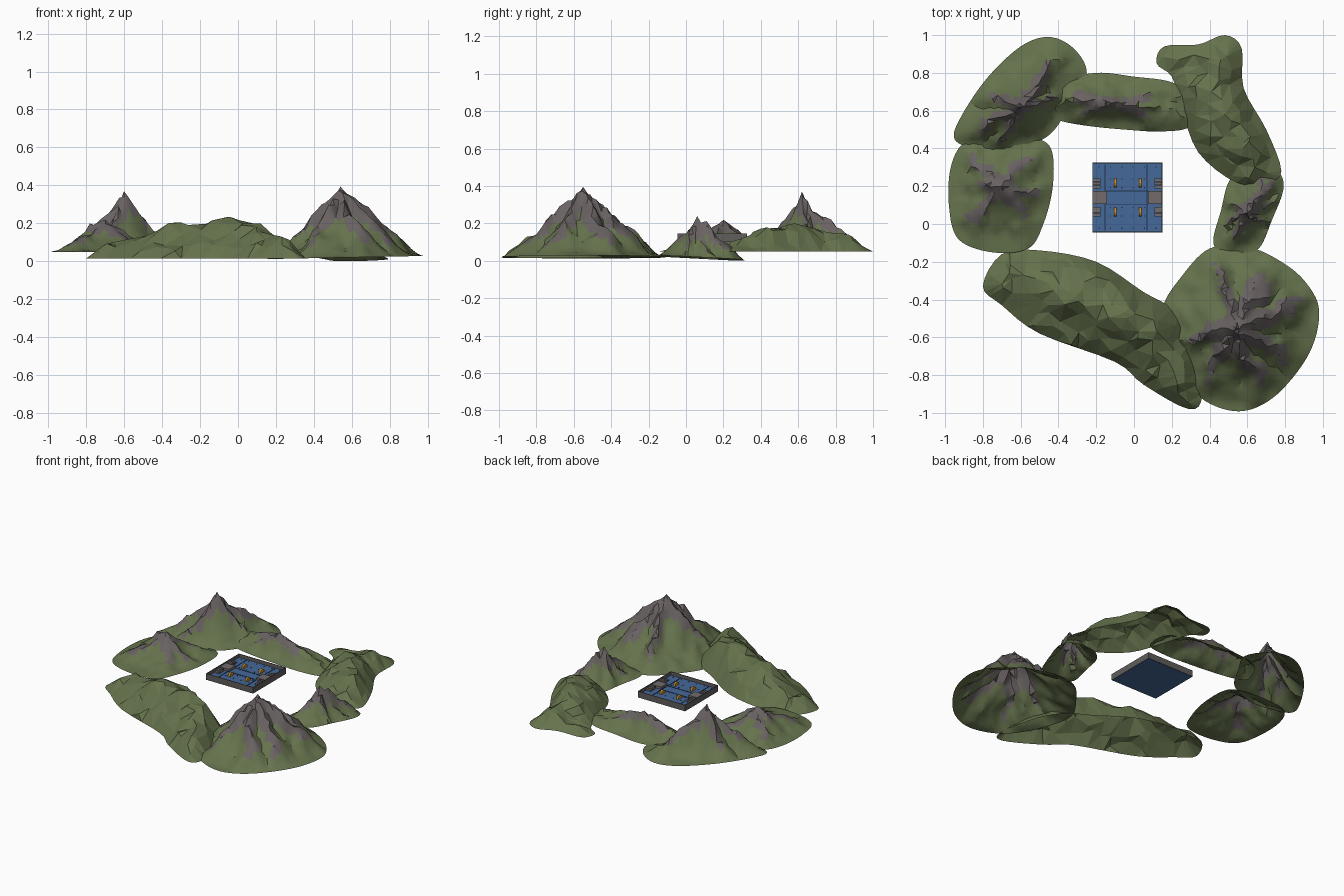
import bpy, bmesh, math, random
from mathutils import Vector, Matrix, noise
from mathutils.geometry import delaunay_2d_cdt, intersect_point_line

random.seed(4)
if "Cube" in bpy.data.objects:
    bpy.data.objects.remove(bpy.data.objects["Cube"])


def material(name, r, g, b):
    m = bpy.data.materials.new(name)
    m.use_nodes = True
    m.diffuse_color = (r, g, b, 1)
    m.node_tree.nodes["Principled BSDF"].inputs["Base Color"].default_value = (r, g, b, 1)
    return m


GRASS = material("grass green", .13, .168, .073)
ROCK = material("rock grey", .14, .12, .122)
BLUE = material("floor blue", .058, .14, .32)
LINE = material("dark seam", .015, .03, .07)
WALL = material("wall grey", .12, .11, .11)
STEP = material("step grey", .17, .15, .145)
AMBER = material("amber", .6, .27, .02)


def finish(name, bm, mats, angle=None):
    me = bpy.data.meshes.new(name)
    bm.to_mesh(me)
    bm.free()
    for m in mats:
        me.materials.append(m)
    ob = bpy.data.objects.new(name, me)
    bpy.context.collection.objects.link(ob)
    if angle:
        bpy.ops.object.select_all(action="DESELECT")
        ob.select_set(True)
        bpy.context.view_layer.objects.active = ob
        bpy.ops.object.shade_smooth_by_angle(angle=math.radians(angle))


def smooth_loop(pts, steps):
    """Closed Catmull-Rom curve through the outline points."""
    out, n = [], len(pts)
    for i in range(n):
        a, b, c, d = (Vector(pts[(i + k) % n]) for k in (-1, 0, 1, 2))
        for s in range(steps):
            t = s / steps
            out.append(.5 * (2 * b + (c - a) * t + (2 * a - 5 * b + 4 * c - d) * t * t
                             + (3 * b - a - 3 * c + d) * t ** 3))
    return out


def nearest_on_crest(p, crest):
    """Distance to the crest line and its height there."""
    best = ((p - crest[0].xy).length, crest[0].z)
    for a, b in zip(crest, crest[1:]):
        f = min(1, max(0, intersect_point_line(p, a.xy, b.xy)[1]))
        q = a.lerp(b, f)
        best = min(best, ((p - q.xy).length, q.z))
    return best


def terrain(name, outline, crest, base, spurs=(), power=1.5, rough=.025,
            cell=.028, rock=None, tilt=(0, 0), angle=None):
    """Open shell: irregular triangles inside an outline, rising to a crest line."""
    steps = 7 if rock else 4
    rim = smooth_loop(outline, steps)
    crest = [Vector(c) for c in crest]
    peak = max(crest, key=lambda c: c.z)
    top = peak.z - base

    def spur(x, y):
        th = math.atan2(y - peak.y, x - peak.x) + .35 * noise.noise(Vector((x * 8, y * 8, 5)))
        gaps = [math.remainder(th - math.radians(s), math.tau) for s in spurs]
        return max((math.exp(-(g / .24) ** 2) for g in gaps), default=0)

    # outline first, then crest points and a jittered grid
    pts = rim + [c.xy for c in crest]
    lo = Vector((min(p.x for p in rim), min(p.y for p in rim)))
    hi = Vector((max(p.x for p in rim), max(p.y for p in rim)))
    for i in range(int((hi.x - lo.x) / cell) + 1):
        for j in range(int((hi.y - lo.y) / cell) + 1):
            p = lo + cell * Vector((i + random.uniform(.1, .9), j + random.uniform(.1, .9)))
            clear_rim = min((p - r).length for r in rim) > cell * .5
            if clear_rim and min((p - c.xy).length for c in crest) > cell * .4:
                pts.append(p)
    edges = [(i, (i + 1) % len(rim)) for i in range(len(rim))]
    flat, _, tris, *_ = delaunay_2d_cdt(pts, edges, [], 1, 1e-5)

    bm = bmesh.new()
    for p in flat:
        x, y = p
        d, cz = nearest_on_crest(p, crest)
        r = min((p - q).length for q in rim)
        t = d / (d + r)
        shape = (1 - t) ** power if rock else 1 - t ** power
        mid = 4 * t * (1 - t)
        bump = noise.noise(Vector((x * 9, y * 9, 3))) + .7 * noise.noise(Vector((x * 22, y * 22, 7)))
        z = (cz - base) * shape + rough * bump * mid
        if spurs:
            z += top * mid * (.2 * spur(x, y) - .06)
        z = base + max(z, .03 * (1 - t))
        bm.verts.new((x, y, z + tilt[0] * (x - peak.x) + tilt[1] * (y - peak.y)))
    bm.verts.ensure_lookup_table()
    for tri in tris:
        bm.faces.new([bm.verts[i] for i in tri])
    bmesh.ops.delete(bm, geom=[v for v in bm.verts if not v.link_faces], context="VERTS")
    bm.normal_update()
    bmesh.ops.reverse_faces(bm, faces=[f for f in bm.faces if f.normal.z < 0])

    # bare rock on high ground, reaching further down along the spurs
    if rock:
        for f in bm.faces:
            c = f.calc_center_median()
            limit = rock - .38 * spur(c.x, c.y) + .16 * noise.noise(Vector((c.x * 22, c.y * 22, 1)))
            f.material_index = int((c.z - base) / top > limit)
    finish(name, bm, [GRASS, ROCK] if rock else [GRASS], angle)


# rocky mountains
terrain("front_mountain",
        [(.15, -.45), (.25, -.28), (.4, -.13), (.6, -.12), (.78, -.2), (.91, -.31), (.98, -.46),
         (.93, -.68), (.76, -.9), (.58, -.99), (.4, -.95), (.27, -.83), (.18, -.64)],
        [(.54, -.55, .395)], .02, spurs=(20, 60, 108, 190, 240, 292, 330), power=1.4,
        rock=.6, tilt=(.02, 0), angle=35)
terrain("back_mountain",
        [(-.95, .45), (-.92, .56), (-.78, .77), (-.6, .94), (-.45, .99), (-.32, .93), (-.25, .8),
         (-.33, .65), (-.42, .5), (-.52, .43), (-.68, .38), (-.85, .4)],
        [(-.6, .62, .37)], .05, spurs=(12, 52, 160, 207, 240), rock=.6, angle=35)
terrain("side_mountain",
        [(-.98, .1), (-.97, .3), (-.9, .43), (-.75, .47), (-.55, .46), (-.44, .4), (-.43, .2),
         (-.48, 0), (-.56, -.13), (-.75, -.15), (-.93, -.08)],
        [(-.78, .21, .2), (-.7, .2, .22)], .05, spurs=(-20, 50, 130, 225, 310), power=1.6,
        rock=.62, angle=35)
terrain("small_mountain",
        [(.42, -.08), (.46, .07), (.5, .22), (.58, .3), (.68, .31), (.77, .27), (.79, .18),
         (.73, .02), (.66, -.13), (.55, -.15), (.45, -.14)],
        [(.6, .06, .24), (.63, .11, .215)], .016, spurs=(25, 60, 150, 205, 245, 320),
        cell=.022, rock=.58, tilt=(.03, -.06), angle=35)
terrain("back_ridge",
        [(-.46, .6), (-.38, .75), (-.2, .8), (0, .78), (.2, .75), (.32, .66), (.3, .52),
         (.15, .49), (-.05, .5), (-.25, .52), (-.4, .55)],
        [(-.36, .66, .14), (-.12, .64, .2), (.08, .62, .145), (.22, .61, .09)], .05,
        spurs=(15, 165, 200, 335), power=1.5, cell=.024, rock=.72, angle=35)

# rolling grassy ridges
terrain("front_ridge",
        [(-.8, -.33), (-.7, -.16), (-.5, -.14), (-.2, -.2), (.05, -.36), (.2, -.45), (.3, -.62),
         (.36, -.9), (.29, -.98), (.05, -.85), (-.1, -.73), (-.5, -.58), (-.7, -.43)],
        [(-.66, -.26, .1), (-.46, -.31, .14), (-.34, -.36, .2), (-.2, -.4, .19), (-.05, -.47, .235),
         (.12, -.57, .2), (.18, -.72, .14), (.23, -.85, .13)],
        .015, power=1.6, rough=.05, cell=.065)
terrain("far_ridge",
        [(.12, .85), (.16, .94), (.34, .95), (.48, 1), (.57, .93), (.58, .72), (.7, .5),
         (.78, .28), (.7, .22), (.54, .22), (.34, .38), (.25, .62), (.2, .78)],
        [(.24, .87, .09), (.46, .87, .14), (.41, .7, .17), (.48, .58, .2), (.58, .43, .17),
         (.64, .3, .12)],
        .05, power=1.6, rough=.05, cell=.06)


def boxes(name, mat, items):
    """One object from boxes given as centre and size."""
    bm = bmesh.new()
    for c, s in items:
        m = Matrix.Translation(c) @ Matrix.Diagonal((*s, 1))
        bmesh.ops.create_cube(bm, size=1, matrix=m)
    finish(name, bm, [mat])


# floating tray platform with low walls
CX, CY, W, FLOOR = -.035, .14, .37, .12
boxes("platform_floor", BLUE, [((CX, CY, .11), (W - .008, W - .008, .02))])
walls = []
for s in (-1, 1):
    walls.append(((CX + s * (W / 2 - .002), CY, .123), (.004, W, .044)))
    walls.append(((CX, CY + s * (W / 2 - .002), .123), (W, .004, .044)))
boxes("platform_walls", WALL, walls)

# floor seams and studs
seams = [((CX + dx, CY, FLOOR), (.005, W - .02, .004)) for dx in (-.118, .105)]
seams += [((CX, CY + s * .035, FLOOR), (.22, .004, .004)) for s in (-1, 1)]
seams += [((CX + i * .03, CY + j * .065, FLOOR), (.006, .006, .004))
          for i in (-5, -3, -1, 1, 3, 5) for j in (-2.5, -1.5, -.8, .8, 1.5, 2.5)]
boxes("floor_seams", LINE, seams)

# landings with stairs on either side, at both ends
steps = []
for s in (-1, 1):
    steps.append(((CX + s * .145, CY, .128), (.074, .07, .018)))
    for j in (-1, 1):
        for i in range(3):
            h = .02 - .005 * i
            steps.append(((CX + s * .162, CY + j * (.057 + .018 * i), FLOOR + h / 2), (.038, .016, h)))
boxes("landings_and_stairs", STEP, steps)

# upright rounded amber consoles
bm = bmesh.new()
for x in (-.1, .032):
    for y in (.063, .217):
        m = Matrix.Translation((x, y, FLOOR)) @ Matrix.Rotation(math.pi / 2, 4, "Y")
        bmesh.ops.create_cone(bm, cap_ends=True, segments=12, radius1=.024, radius2=.024,
                              depth=.013, matrix=m)
bmesh.ops.bisect_plane(bm, geom=bm.verts[:] + bm.edges[:] + bm.faces[:],
                       plane_co=(0, 0, FLOOR), plane_no=(0, 0, -1), clear_outer=True)
finish("consoles", bm, [AMBER])
